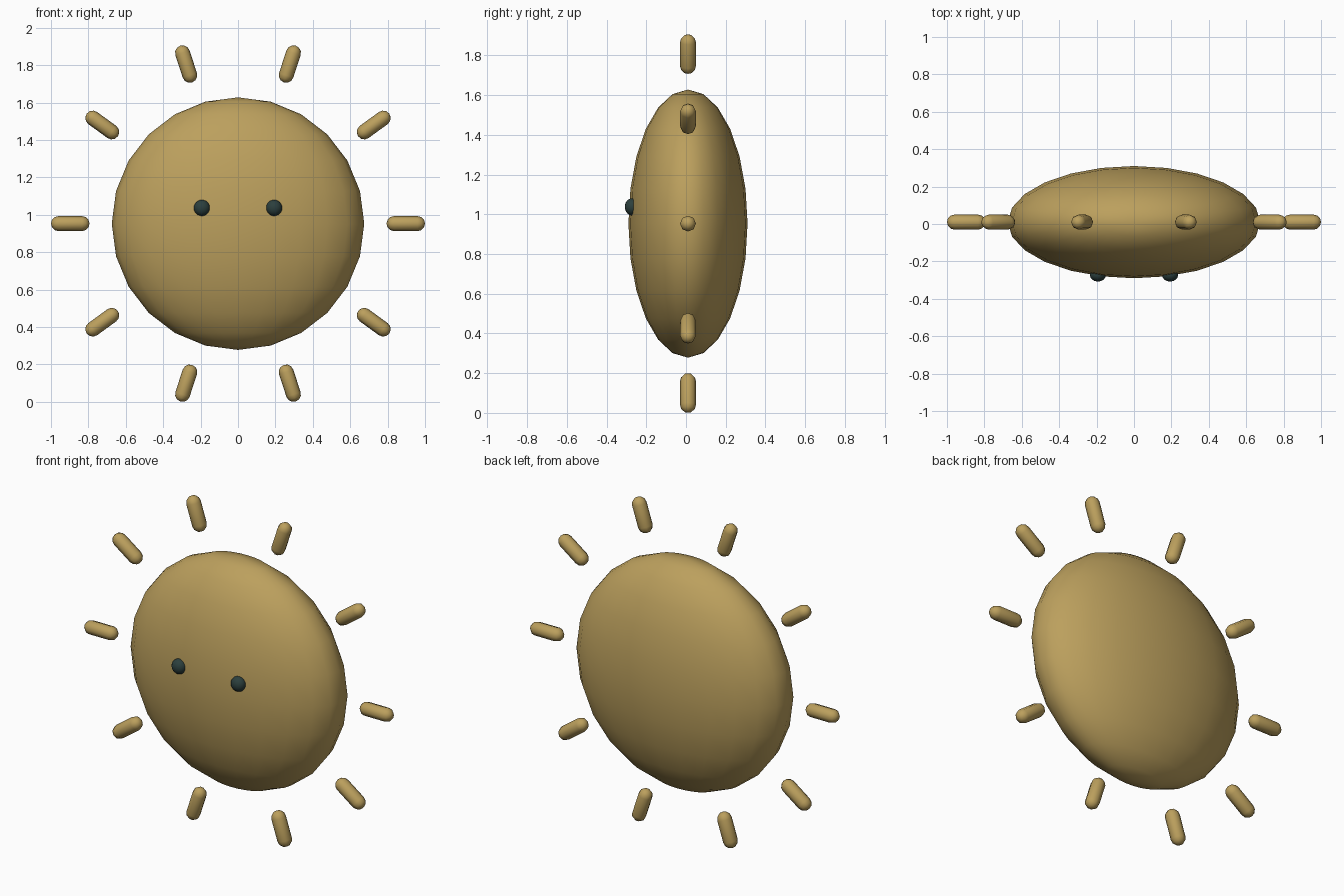
import bpy, bmesh
from math import sin, cos, pi, radians
from mathutils import Matrix, Vector

if "Cube" in bpy.data.objects:
    bpy.data.objects.remove(bpy.data.objects["Cube"])

CENTRE = Vector((0, 0.01, 0.953))


def material(name, rgb):
    m = bpy.data.materials.new(name)
    m.diffuse_color = (*rgb, 1)
    m.use_nodes = True
    m.node_tree.nodes["Principled BSDF"].inputs["Base Color"].default_value = m.diffuse_color
    return m


def finish(bm, name, mat):
    bmesh.ops.recalc_face_normals(bm, faces=bm.faces)
    for f in bm.faces:
        f.smooth = True
    me = bpy.data.meshes.new(name)
    bm.to_mesh(me)
    bm.free()
    me.materials.append(mat)
    ob = bpy.data.objects.new(name, me)
    bpy.context.collection.objects.link(ob)
    return ob


def ellipsoid(name, centre, radii, segments, rings, mat):
    bm = bmesh.new()
    bmesh.ops.create_uvsphere(bm, u_segments=segments, v_segments=rings, radius=1)
    bmesh.ops.transform(bm, matrix=Matrix.Translation(centre) @ Matrix.Diagonal((*radii, 1)),
                        verts=bm.verts)
    return finish(bm, name, mat)


def capsule(name, matrix, length, radius, sides, mat):
    # half-outline of a rounded stick, turned about z
    straight = length / 2 - radius
    prof = []
    for i in range(4):
        a = radians(90 - 30 * i)
        prof.append((radius * cos(a), straight + radius * sin(a)))
    prof += [(r, -z) for r, z in reversed(prof)]
    bm = bmesh.new()
    vs = [bm.verts.new((r, 0, z)) for r, z in prof]
    es = [bm.edges.new(p) for p in zip(vs, vs[1:])]
    bmesh.ops.spin(bm, geom=vs + es, cent=(0, 0, 0), axis=(0, 0, 1), angle=2 * pi,
                   steps=sides, use_duplicate=False)
    bmesh.ops.remove_doubles(bm, verts=bm.verts, dist=1e-4)
    bmesh.ops.transform(bm, matrix=matrix, verts=bm.verts)
    return finish(bm, name, mat)


gold = material("gold", (0.50, 0.35, 0.11))
dark = material("dark", (0.025, 0.05, 0.047))

# flattened round body
ellipsoid("body", CENTRE, (0.675, 0.30, 0.675), 24, 12, gold)

# two eyes set into the front face
for side, label in ((-1, "left"), (1, "right")):
    ellipsoid("eye_" + label, (side * 0.193, -0.272, 1.037), (0.043, 0.036, 0.043), 16, 12, dark)

# ring of ten floating rays
for i in range(10):
    m = (Matrix.Translation(CENTRE) @ Matrix.Rotation(-2 * pi * i / 10, 4, 'Y')
         @ Matrix.Translation((0.897, 0, 0)) @ Matrix.Rotation(pi / 2, 4, 'Y'))
    capsule(f"ray_{i + 1}", m, 0.206, 0.04, 8, gold)
